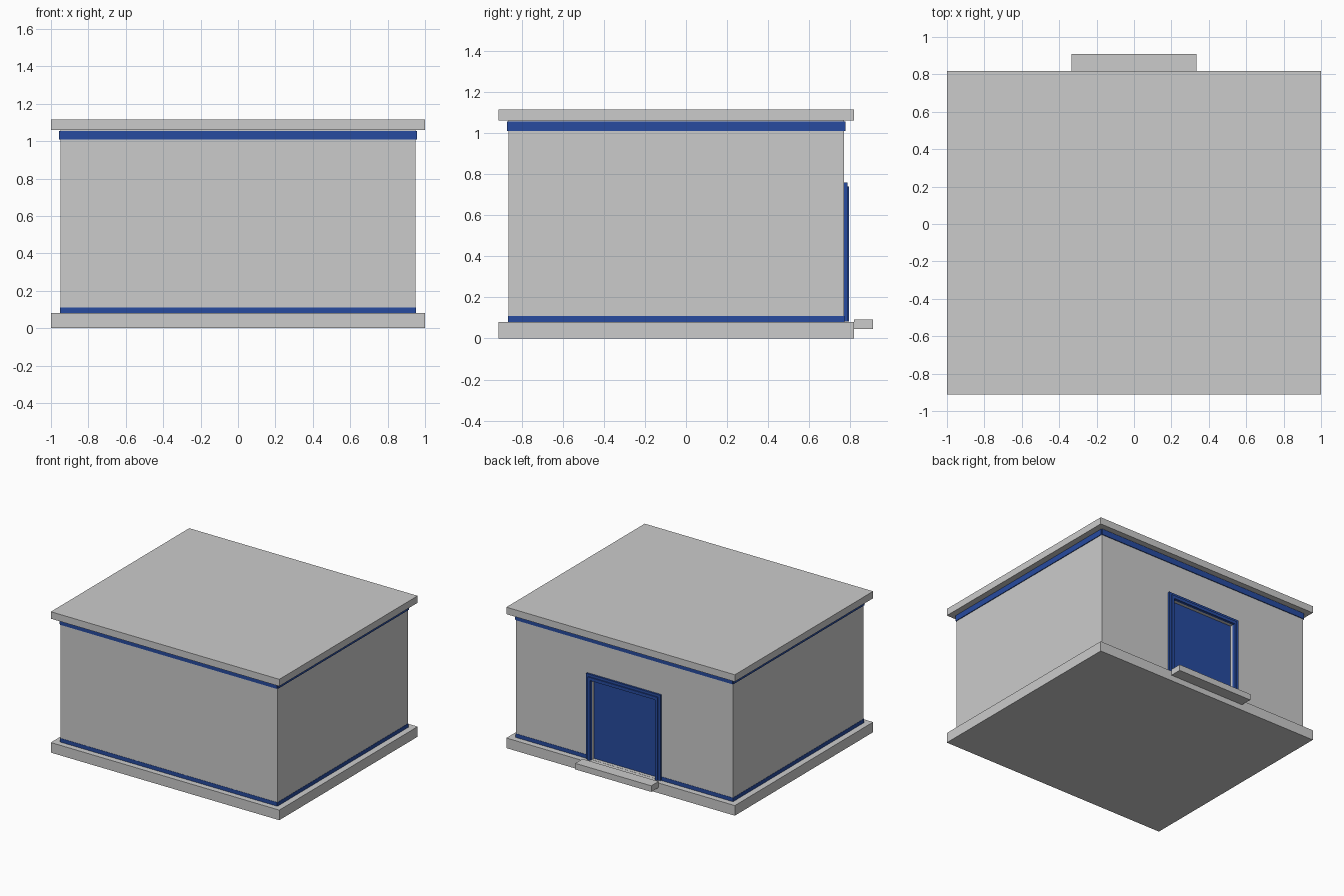
import bpy, bmesh
from mathutils import Vector

if "Cube" in bpy.data.objects:
    bpy.data.objects.remove(bpy.data.objects["Cube"])

blue = bpy.data.materials.new("blue_trim")
blue.diffuse_color = (0.02, 0.07, 0.35, 1)
blue.use_nodes = True
blue.node_tree.nodes["Principled BSDF"].inputs["Base Color"].default_value = blue.diffuse_color


def box(name, x, y, z, mat=None):
    """Axis-aligned box from (min, max) ranges."""
    bm = bmesh.new()
    bmesh.ops.create_cube(bm, size=1)
    for v in bm.verts:
        v.co = Vector([r[0] if c < 0 else r[1] for c, r in zip(v.co, (x, y, z))])
    me = bpy.data.meshes.new(name)
    bm.to_mesh(me)
    bm.free()
    ob = bpy.data.objects.new(name, me)
    bpy.context.collection.objects.link(ob)
    if mat:
        me.materials.append(mat)
    return ob


def cut(ob, cutter):
    m = ob.modifiers.new("doorway", 'BOOLEAN')
    m.operation = 'DIFFERENCE'
    m.solver = 'EXACT'
    m.object = cutter


WX, Y0, Y1 = 0.95, -0.865, 0.77      # wall outline
SX, S0, S1 = 1.0, -0.912, 0.818      # slab outline

# Floor slab, roof slab and doorstep
box("floor_slab", (-SX, SX), (S0, S1), (0, 0.08))
box("roof_slab", (-SX, SX), (S0, S1), (1.06, 1.115))
box("doorstep", (-0.333, 0.333), (S1, 0.91), (0.045, 0.093))

# Walls with a recessed doorway
walls = box("walls", (-WX, WX), (Y0, Y1), (0.08, 1.06))
cutter = box("doorway_cutter", (-0.285, 0.285), (0.73, 0.9), (0.081, 0.715))
cutter.hide_render = True
cutter.hide_set(True)
cut(walls, cutter)


# Blue strips: one slab on each wall
def strips(name, z, t):
    return [box(name + "_front", (-WX, WX), (Y0 - t, Y0), z, blue),
            box(name + "_left", (-WX - t, -WX), (Y0, Y1), z, blue),
            box(name + "_right", (WX, WX + t), (Y0, Y1), z, blue)]


strips("top_strip", (1.01, 1.055), 0.006)
box("top_strip_back", (-WX, WX), (Y1, Y1 + 0.006), (1.01, 1.055), blue)
strips("bottom_strip", (0.08, 0.11), 0.002)
for side, x in (("left", (-WX, -0.32)), ("right", (0.32, WX))):
    box("bottom_strip_back_" + side, x, (Y1, Y1 + 0.002), (0.08, 0.11), blue)

# Door panel set back in the wall
box("door_panel", (-0.285, 0.285), (0.731, 0.745), (0.082, 0.715), blue)


# Door frame: two stepped layers around the opening
def door_frame(name, inner, outer, y, top_in, top_out):
    box(name + "_left", (-outer, -inner), y, (0.082, top_out), blue)
    box(name + "_right", (inner, outer), y, (0.082, top_out), blue)
    box(name + "_head", (-inner, inner), y, (top_in, top_out), blue)


door_frame("frame_outer", 0.285, 0.325, (Y1, 0.785), 0.715, 0.76)
door_frame("frame_inner", 0.285, 0.305, (0.785, 0.793), 0.715, 0.74)
